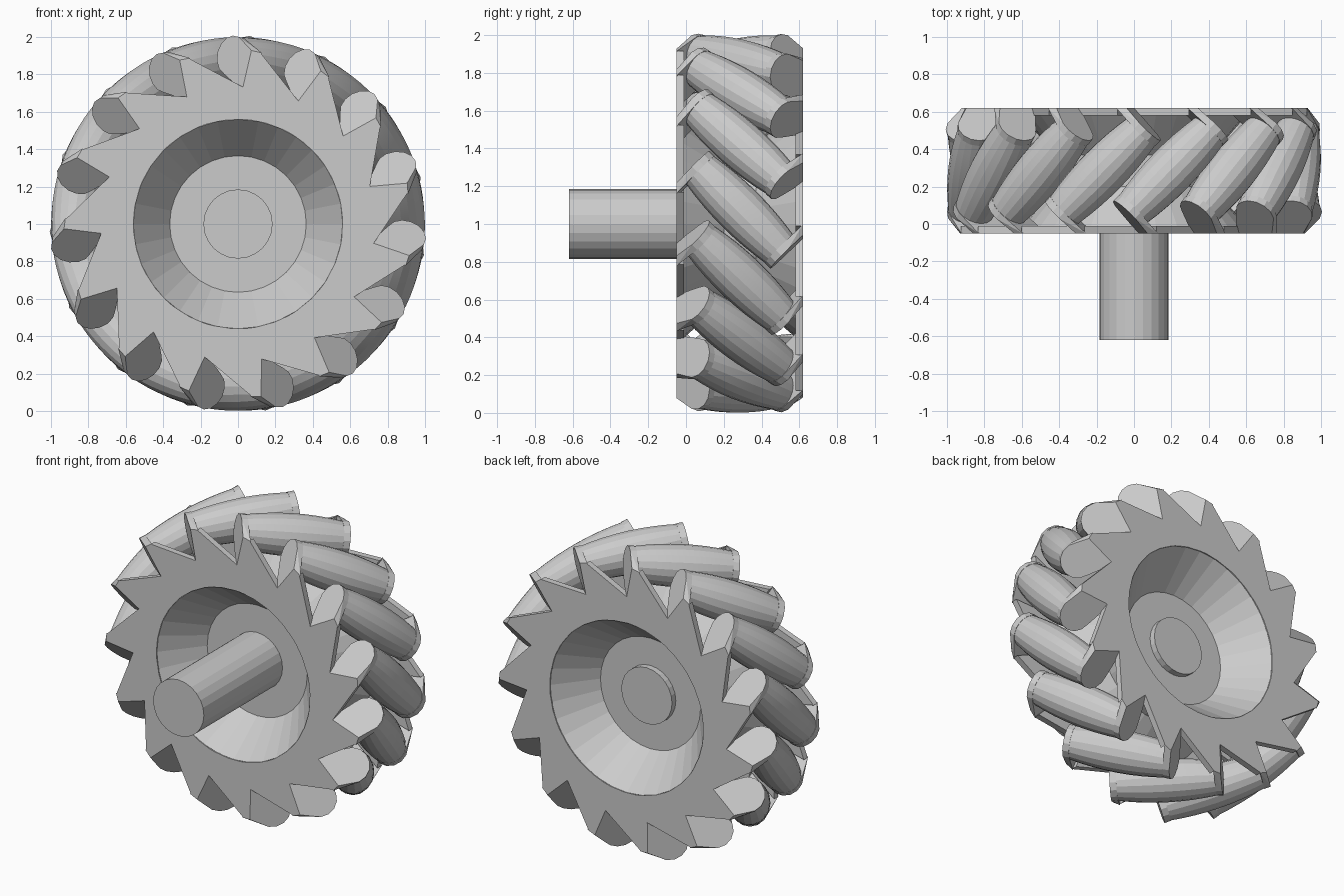
import bpy, bmesh
from math import sin, cos, pi, radians, sqrt
from mathutils import Vector, Matrix

if "Cube" in bpy.data.objects:
    bpy.data.objects.remove(bpy.data.objects["Cube"])

N = 15                 # rollers around the wheel
STEP = 2 * pi / N
PHASE = radians(13)
MID = 0.285            # middle of the wheel along y
AXIS_R = 0.87          # roller axis distance from wheel centre
HALF = 0.295           # half roller length
K = sqrt(0.5)
CENTRE = Matrix.Translation((0, 0, 1))
FLIP = Matrix.Translation((0, MID, 0)) @ Matrix.Rotation(pi, 4, 'Z') @ Matrix.Translation((0, -MID, 0))


def finish(bm, name, smooth=None):
    bmesh.ops.recalc_face_normals(bm, faces=bm.faces)
    me = bpy.data.meshes.new(name)
    bm.to_mesh(me)
    bm.free()
    ob = bpy.data.objects.new(name, me)
    bpy.context.collection.objects.link(ob)
    if smooth:
        bpy.ops.object.select_all(action='DESELECT')
        ob.select_set(True)
        bpy.context.view_layer.objects.active = ob
        bpy.ops.object.shade_smooth_by_angle(angle=radians(smooth))
    return ob


def lathe(name, profile, sides, smooth=None):
    """Revolve (radius, y) points around the y axis."""
    bm = bmesh.new()
    vs = [bm.verts.new((r, y, 0)) for r, y in profile]
    es = [bm.edges.new(p) for p in zip(vs, vs[1:])]
    bmesh.ops.spin(bm, geom=vs + es, cent=(0, 0, 0), axis=(0, 1, 0),
                   angle=2 * pi, steps=sides)
    bmesh.ops.remove_doubles(bm, verts=bm.verts, dist=1e-4)
    return finish(bm, name, smooth)


def repeat(ob, name):
    """Place linked copies around the wheel."""
    for i in range(N):
        c = ob if i == 0 else ob.copy()
        c.name = f"{name}_{i + 1}"
        if i:
            bpy.context.collection.objects.link(c)
        c.matrix_world = CENTRE @ Matrix.Rotation(PHASE + i * STEP, 4, 'Y')


# Axle and dished hub
axle = lathe("axle", [(0, -0.62), (0.185, -0.62), (0.185, 0.41), (0, 0.41)], 24)
hub = lathe("hub", [(0, 0.2), (0.365, 0.2), (0.56, -0.045), (0.6, -0.01), (0.42, 0.2),
                    (0.42, 0.37), (0.6, 0.58), (0.56, 0.615), (0.365, 0.37), (0, 0.37)], 32)
axle.matrix_world = hub.matrix_world = CENTRE


# Saw-toothed side plates
def side_plate(name, flip):
    bm = bmesh.new()
    outer = []
    nxt = Matrix.Rotation(STEP, 3, 'Y') @ Vector((-0.14, 0, 0.72))
    tip = Vector((-0.09, 0, 0.92))
    tooth = [Vector((-0.14, 0, 0.72)), Vector((-0.10, 0, 0.70)), tip, tip.lerp(nxt, 0.5)]
    for i in range(N):
        rot = Matrix.Rotation(PHASE + i * STEP, 3, 'Y')
        outer += [rot @ p for p in tooth]
    rings = []
    for y in (-0.05, -0.01):
        rings.append([bm.verts.new((p.x, y, p.z)) for p in outer])
        rings.append([bm.verts.new((p.x * 0.56 / p.length, y, p.z * 0.56 / p.length)) for p in outer])
    for a, b in ((0, 1), (2, 3), (0, 2), (1, 3)):
        for i in range(len(outer)):
            j = (i + 1) % len(outer)
            bm.faces.new((rings[a][i], rings[a][j], rings[b][j], rings[b][i]))
    ob = finish(bm, name)
    if flip:
        # half turn about a roller's radial line
        turn = Matrix.Rotation(PHASE, 4, 'Y')
        ob.data.transform(turn @ FLIP @ turn.inverted())
    ob.matrix_world = CENTRE


side_plate("front_plate", False)
side_plate("back_plate", True)


# Bent tabs holding the roller ends
def tab(name, flip):
    bm = bmesh.new()
    for s in (-HALF - 0.04, -HALF):
        bend = (-0.05 - MID) / K - s
        pts = [(bend, 0.70), (bend, 0.92)]
        pts += [(0.108 * cos(a), AXIS_R + 0.108 * sin(a)) for a in (2 * pi * k / 14 for k in range(14))]
        for u, z in pts:
            bm.verts.new(((s - u) * K, MID + (s + u) * K, z))
    bmesh.ops.convex_hull(bm, input=bm.verts)
    bmesh.ops.dissolve_limit(bm, angle_limit=0.01, verts=bm.verts, edges=bm.edges)
    ob = finish(bm, name)
    if flip:
        ob.data.transform(FLIP)
    repeat(ob, name)


tab("front_tab", False)
tab("back_tab", True)

# Barrel rollers at 45 degrees, shaped to the wheel's round outline
prof = [(0, -HALF)]
for k in range(9):
    s = -HALF + 2 * HALF * k / 8
    prof.append((1 - sqrt(AXIS_R ** 2 + s * s / 2), s))
prof.append((0, HALF))
roller = lathe("roller", prof, 18, smooth=16)
roller.data.transform(Matrix.Translation((0, MID, AXIS_R)) @ Matrix.Rotation(-pi / 4, 4, 'Z'))
repeat(roller, "roller")
